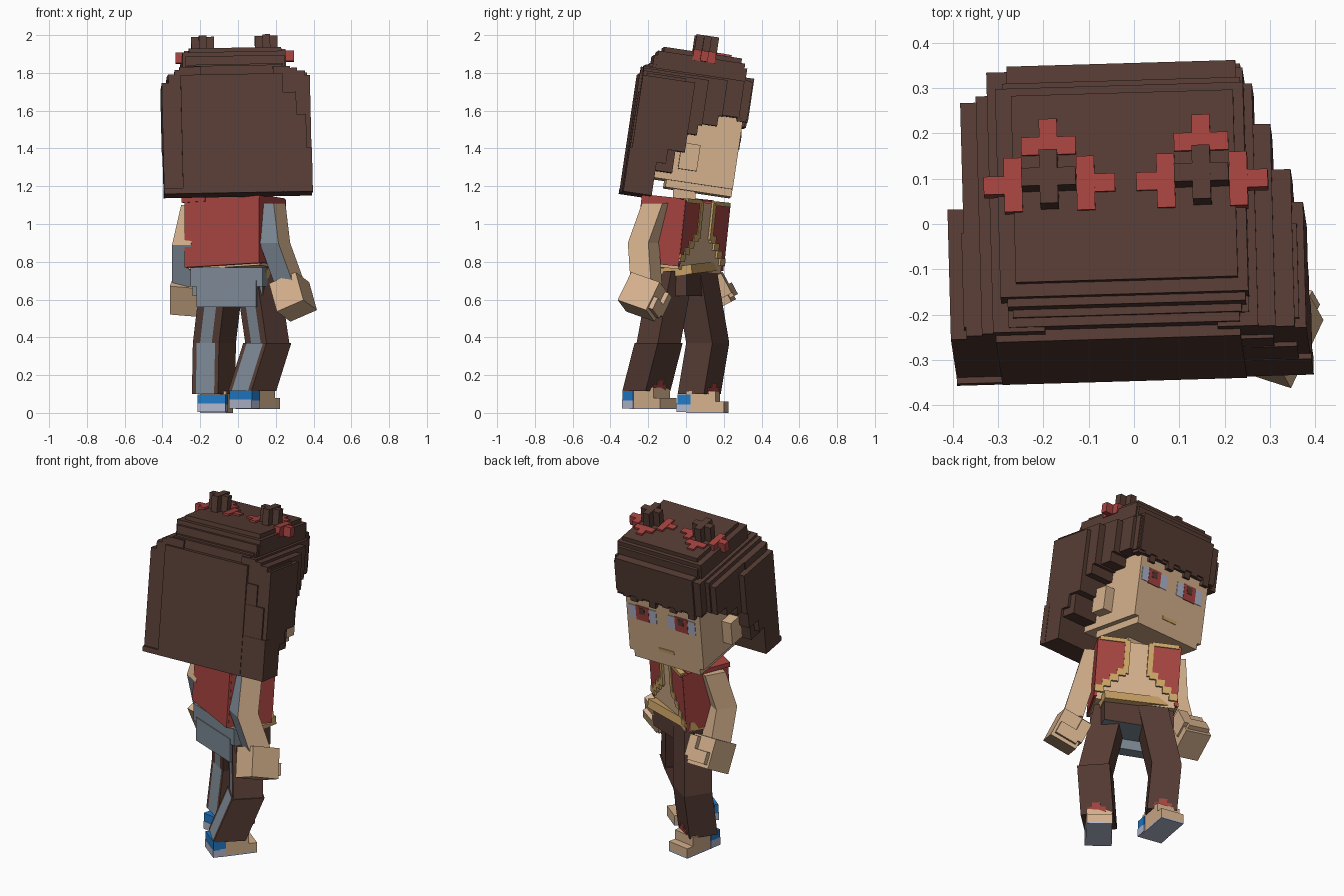
import bpy, bmesh, math
from mathutils import Matrix, Vector

if "Cube" in bpy.data.objects:
    bpy.data.objects.remove(bpy.data.objects["Cube"])


def material(name, r, g, b):
    m = bpy.data.materials.new(name)
    m.diffuse_color = [(c / 255 / 12.92 if c < 11 else ((c / 255 + .055) / 1.055) ** 2.4) for c in (r, g, b)] + [1]
    m.use_nodes = True
    m.node_tree.nodes["Principled BSDF"].inputs["Base Color"].default_value = m.diffuse_color
    return m


BROWN = material("dark_brown", 86, 60, 52)
RED = material("red", 166, 68, 64)
SKIN = material("skin", 212, 176, 140)
GOLD = material("gold", 204, 164, 102)
SLATE = material("slate", 126, 138, 150)
BLUE = material("blue", 32, 122, 200)
PALE = material("pale_lilac", 178, 184, 205)


def frame(loc, rx=0, ry=0, rz=0):
    rot = [Matrix.Rotation(math.radians(a), 4, ax) for a, ax in ((rx, 'X'), (ry, 'Y'), (rz, 'Z'))]
    return Matrix.Translation(loc) @ rot[0] @ rot[1] @ rot[2]


def finish(name, bm, mats):
    bmesh.ops.recalc_face_normals(bm, faces=bm.faces)
    me = bpy.data.meshes.new(name)
    bm.to_mesh(me)
    bm.free()
    for m in mats:
        me.materials.append(m)
    ob = bpy.data.objects.new(name, me)
    bpy.context.collection.objects.link(ob)
    return ob


def boxes(name, items, mat, mtx=Matrix(), second=None, rule=None):
    """Boxes given as x0, x1, y0, y1, z0, z1; rule picks faces for the second colour."""
    bm = bmesh.new()
    for x0, x1, y0, y1, z0, z1 in items:
        m = Matrix.Translation(((x0 + x1) / 2, (y0 + y1) / 2, (z0 + z1) / 2)) @ Matrix.Diagonal((x1 - x0, y1 - y0, z1 - z0, 1))
        bmesh.ops.create_cube(bm, size=1, matrix=m)
    bm.normal_update()
    if rule:
        for f in bm.faces:
            f.material_index = int(rule(f.normal))
    bm.transform(mtx)
    return finish(name, bm, [mat, second or mat])


def both(b):
    return [b, (-b[1], -b[0]) + tuple(b[2:])]


def limb(name, top, bottom, w, d, yaw, mat, back=None, stripe=1.0):
    """Sheared square prism; the back side is slate over part of its width."""
    bm = bmesh.new()
    c, s = math.cos(math.radians(yaw)), math.sin(math.radians(yaw))
    rings = []
    a, b = w / 2, d / 2
    k = a * stripe
    xy = [(-a, -b), (-k, -b), (k, -b), (a, -b), (a, b), (-a, b)] if stripe < 1 else [(-a, -b), (a, -b), (a, b), (-a, b)]
    for p in (bottom, top):
        rings.append([bm.verts.new((p[0] + x * c - y * s, p[1] + x * s + y * c, p[2])) for x, y in xy])
    n = len(xy)
    for i in range(n):
        f = bm.faces.new((rings[0][i], rings[0][(i + 1) % n], rings[1][(i + 1) % n], rings[1][i]))
        f.material_index = int(back is not None and i == (1 if stripe < 1 else 0))
    bm.faces.new(rings[0])
    bm.faces.new(rings[1])
    return finish(name, bm, [mat, back or mat])


# Head, tipped forward
H = frame((0, 0, 1.15), -8.5, -1.3, 1.5)
boxes("face", [(-.275, .21, -.2, .234, .065, .5), (-.25, .18, -.12, .234, .025, .07)], SKIN, H)
boxes("ears", [(.195, .27, -.07, .03, .13, .27), (-.335, -.26, -.07, .03, .13, .27)], SKIN, H)
boxes("neck", [(-.08, .08, -.07, .05, 1.08, 1.22)], SKIN)
eyes, irises, pupils = [], [], []
for s in (-.15, .105):
    eyes.append((s - .09, s + .09, .23, .237, .283, .365))
    irises.append((s - .042, s + .042, .23, .239, .278, .37))
    pupils.append((s - .015, s + .02, .23, .241, .32, .36))
boxes("eye_whites", eyes, PALE, H)
boxes("irises", irises, RED, H)
boxes("pupils", pupils, BROWN, H)
boxes("mouth", [(-.085, .015, .23, .238, .11, .13)], GOLD, H)

# Hair crown in stepped layers
hair = [(-.25, .24, -.236, .18, .5, .757), (-.285, .262, -.265, .2, .46, .732), (-.27, .255, -.283, .215, .46, .707),
        (-.26, .245, -.3, .26, .44, .66), (-.3, .26, -.3, .245, .44, .645)]
# Side hair: front-to-back columns with a stepped lower edge and narrowing layers
left = ((.4, -.04, .56), (.365, .19, .605), (.33, .2, .63), (.305, .25, .645))
right = ((.385, -.05, .59), (.36, .02, .615), (.318, .12, .63), (.28, .21, .64), (.255, .255, .64))
for v0, v1, low in ((-.33, -.19, -.035), (-.19, -.14, .14), (-.14, -.05, .215),
                    (-.05, .0, .31), (.0, .1, .365), (.1, .255, .42)):
    for sign, layers in ((-1, left), (1, right)):
        for hw, end, top in layers:
            if v0 < end:
                x0, x1 = sorted((sign * .19, sign * hw))
                hair.append((x0, x1, v0, min(v1, end), low + (.4 - hw) * .2, top))
# Back hair slabs, with a lip at one lower corner
hair += [(-.40, .385, -.305, -.19, -.035, .56), (-.37, .37, -.31, -.1, .1, .605),
         (-.30, .24, -.345, -.3, -.035, .6), (-.3, .31, -.338, -.3, -.035, .5),
         (-.3, .36, -.340, -.3, -.035, .38), (-.3, .387, -.342, -.3, -.035, .2),
         (-.40, -.28, -.344, -.3, -.035, -.005), (-.27, .24, -.32, -.2, .5, .65)]
# Fringe teeth
for i in range(13):
    x = -.3 + i * .0425
    hair.append((x, x + .0425, .2, .25 + .01 * (i % 2), .40 + .025 * (i % 3 != 1), .47))
boxes("hair", hair, BROWN, H)

# Two small top knots with flat red ribbons around them
knots, ribbons = [], []
for s in (-.17, .167):
    knots += [(s - .06, s + .06, -.035, .005, .72, .848), (s - .02, s + .02, -.075, .045, .72, .85)]
    ribbons += [(s - .06, s + .06, .045, .085, .71, .768), (s - .02, s + .02, .085, .125, .71, .768)]
    for d in (-1, 1):
        a, b = sorted((s + d * .06, s + d * .10))
        ribbons.append((a, b, -.08, .04, .71, .768))
        a, b = sorted((s + d * .10, s + d * .145))
        ribbons.append((a, b, -.04, 0, .71, .766))
boxes("hair_knots", knots, BROWN, H)
boxes("hair_ribbons", ribbons, RED, H)

# Torso, turned and leaning forward
T = frame((-.012, -.034, .76), -6, 0, -31)
boxes("torso", [(-.22, .22, -.12, .125, 0, .365)], SKIN, T)
boxes("vest", [(-.23, .23, -.142, -.11, .01, .375)] + both((.215, .232, -.13, .13, .015, .37))
      + both((.09, .232, -.142, .1, .355, .375)) + [(-.245, -.1, -.148, .02, .355, .382)], RED, T)
panels, trim = [], both((.05, .08, .12, .138, .17, .37)) + both((.07, .22, .11, .139, .355, .378))
for i in range(4):
    x, low = .075 + i * .039, .185 - i * .038
    panels += both((x, x + .039, .12, .133, low, .365))
    trim += both((x - .01, x + .039, .12, .138, low - .03, low + .01))
boxes("vest_panels", panels, RED, T)
boxes("vest_trim", trim, GOLD, T)

# Belt and hips, tipped back against the torso, with a slate seat and underside
B = frame((-.015, -.02, .755), 7, 0, -22)
boxes("belt", [(-.212, .212, -.08, .14, -.025, .025)], GOLD, B)
P = frame((-.01, -.02, 0), 0, 0, -22)
boxes("hips", [(-.2, .2, -.12, .105, .62, .75)], BROWN, P, SLATE, lambda n: n.y < -.5 or n.z < -.5)
boxes("seat_cloth", [(-.17, .17, -.14, -.07, .56, .70), (-.205, .205, -.135, -.06, .67, .77)], SLATE, P)

# Legs, cuff marks and sandalled feet
for side, hip, knee, ankle, yaw, w, heel, turn in (
        ("left", (-.08, .05, .75), (-.125, .115, .37), (-.13, .07, .1), -33, .165, (-.12, .08, .0), -10),
        ("right", (.1, -.075, .75), (.155, -.145, .37), (.075, -.21, .115), -47, .18, (.085, -.2, .02), -38)):
    limb(side + "_thigh", hip, knee, .165, .165, yaw, BROWN, SLATE, .45)
    limb(side + "_shin", knee, ankle, w, w, yaw, BROWN, SLATE, .7)
    # Cuff marks follow the slope of the shin, just proud of its front
    a, k = Vector(ankle), Vector(knee)
    fwd = Vector((-math.sin(math.radians(yaw)), math.cos(math.radians(yaw)), 0)) * .006
    for j, (mw, t) in enumerate(((.1, .13), (.045, .22))):
        limb(f"{side}_cuff_mark_{j}", a.lerp(k, t) + fwd, a + fwd, mw, w, yaw, RED)
    F = frame(heel, 0, 0, turn)
    boxes(side + "_foot", [(-.07, .07, -.07, .09, .03, .115), (-.07, .07, -.07, .135, .008, .06)], SKIN, F)
    boxes(side + "_heel", [(-.075, .075, -.115, -.045, .045, .098)], BLUE, F)
    boxes(side + "_sole", [(-.075, .075, -.118, -.045, .004, .05), (-.07, .07, -.07, .135, 0, .01)], PALE, F)

# Arms and hands
for side, shoulder, elbow, wrist, hand in (
        ("left", (-.22, .075, 1.1), (-.268, .035, .89), (-.268, .1, .67), ((-.265, .145, .64), 28, 0, -10)),
        ("right", (.17, -.15, 1.11), (.195, -.225, .9), (.275, -.21, .68), ((.295, -.215, .615), -26, -14, -25))):
    limb(side + "_upper_arm", shoulder, elbow, .115, .125, -30, SKIN, SLATE if side == "right" else None)
    limb(side + "_forearm", elbow, wrist, .115, .125, -30, SKIN, SLATE)
    M = frame(*hand)
    inner = 1 if side == "left" else -1
    boxes(side + "_hand", [(-.08, .08, -.10, .075, -.09, .08)], SKIN, M)
    boxes(side + "_thumb", [(-.03 + inner * .06, .03 + inner * .06, .0, .1, -.05, .07)], SKIN, M)
    boxes(side + "_fingers", [(-.065, .065, .06, .10, -.07, .0)], SKIN, M)
